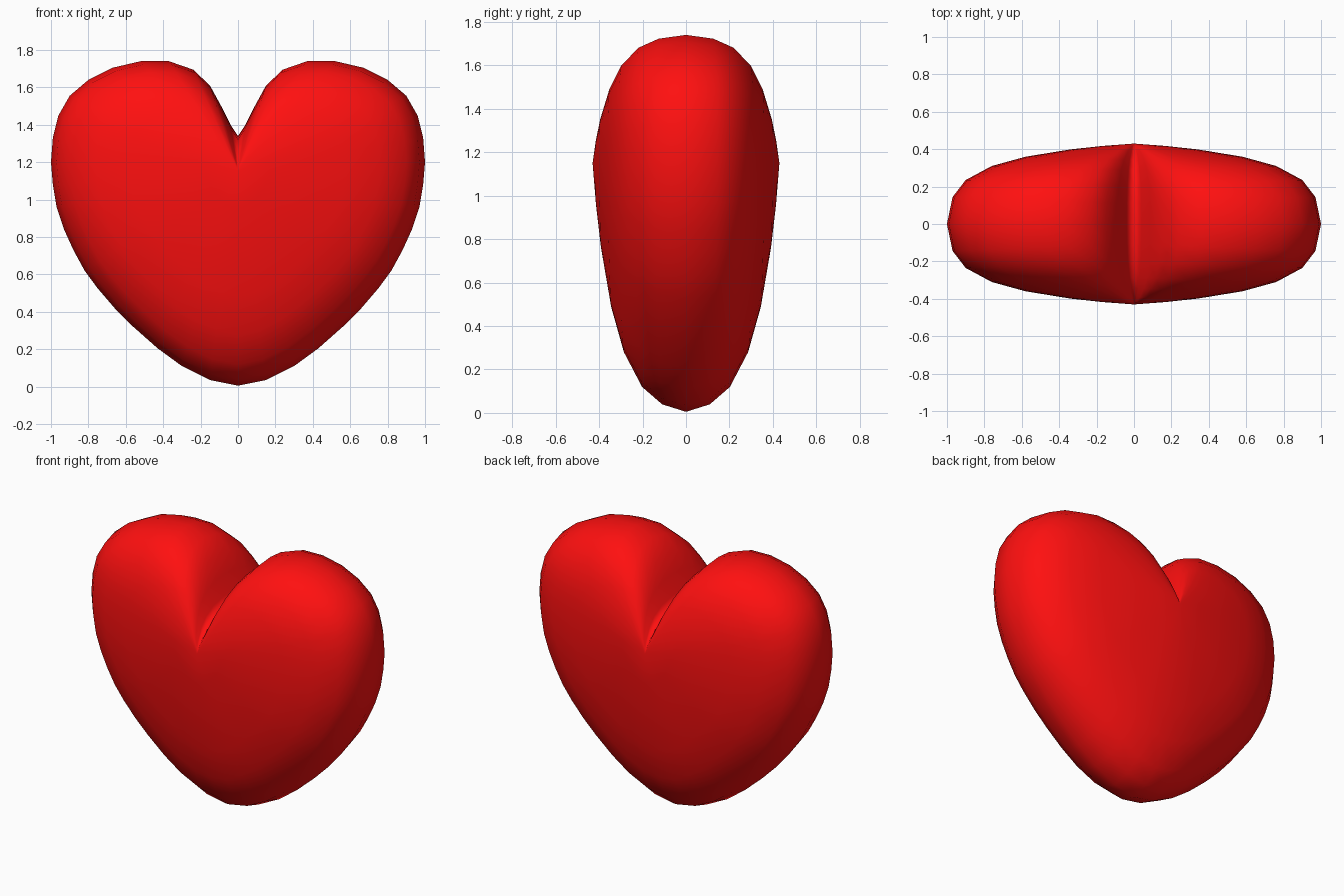
import bpy, bmesh

if "Cube" in bpy.data.objects:
    bpy.data.objects.remove(bpy.data.objects["Cube"])

# Right half of the front outline (x, z), from bottom tip round to the cleft
half = [(0, 0.005), (0.15, 0.035), (0.30, 0.11), (0.43, 0.205), (0.56, 0.32), (0.66, 0.42),
        (0.75, 0.525), (0.82, 0.62), (0.88, 0.73), (0.93, 0.84), (0.97, 0.96), (0.99, 1.08),
        (1.0, 1.20), (0.99, 1.33), (0.96, 1.45), (0.90, 1.555), (0.80, 1.64), (0.67, 1.705),
        (0.52, 1.74), (0.37, 1.74), (0.24, 1.695), (0.15, 1.61), (0.09, 1.50), (0.04, 1.40),
        (0, 1.34)]
outline = half + [(-x, z) for x, z in half[-2:0:-1]]

# Domed thickness profile: (fraction of way to outline, fraction of depth)
dome = [(0.17, 0.963), (0.34, 0.91), (0.58, 0.80), (0.76, 0.665), (0.90, 0.47), (0.97, 0.255)]
depth, mid_z = 0.43, 1.15


def dome_ring(bm, s, f, side):
    ring = []
    for x, z in outline:
        y = side * depth * f ** (1 - 0.2 * abs(x))
        ring.append(bm.verts.new((x * s, y, mid_z + (z - mid_z) * s)))
    return ring


# Heart body: rings from front centre, over the rim, to back centre
bm = bmesh.new()
rings = [dome_ring(bm, s, f, -1) for s, f in dome]
rings.append([bm.verts.new((x, 0, z)) for x, z in outline])
rings += [dome_ring(bm, s, f, 1) for s, f in reversed(dome)]
n = len(outline)
for a, b in zip(rings, rings[1:]):
    for i in range(n):
        j = (i + 1) % n
        bm.faces.new((a[i], a[j], b[j], b[i]))
for ring, side in ((rings[0], -1), (rings[-1], 1)):
    pole = bm.verts.new((0, side * depth, mid_z))
    for i in range(n):
        bm.faces.new((pole, ring[i], ring[(i + 1) % n]))
bmesh.ops.recalc_face_normals(bm, faces=bm.faces)
for face in bm.faces:
    face.smooth = True

mesh = bpy.data.meshes.new("heart")
bm.to_mesh(mesh)
bm.free()
heart = bpy.data.objects.new("heart", mesh)
bpy.context.collection.objects.link(heart)

# Red finish
red = bpy.data.materials.new("red")
red.diffuse_color = (1.0, 0.005, 0.005, 1)
red.use_nodes = True
red.node_tree.nodes["Principled BSDF"].inputs["Base Color"].default_value = red.diffuse_color
mesh.materials.append(red)
